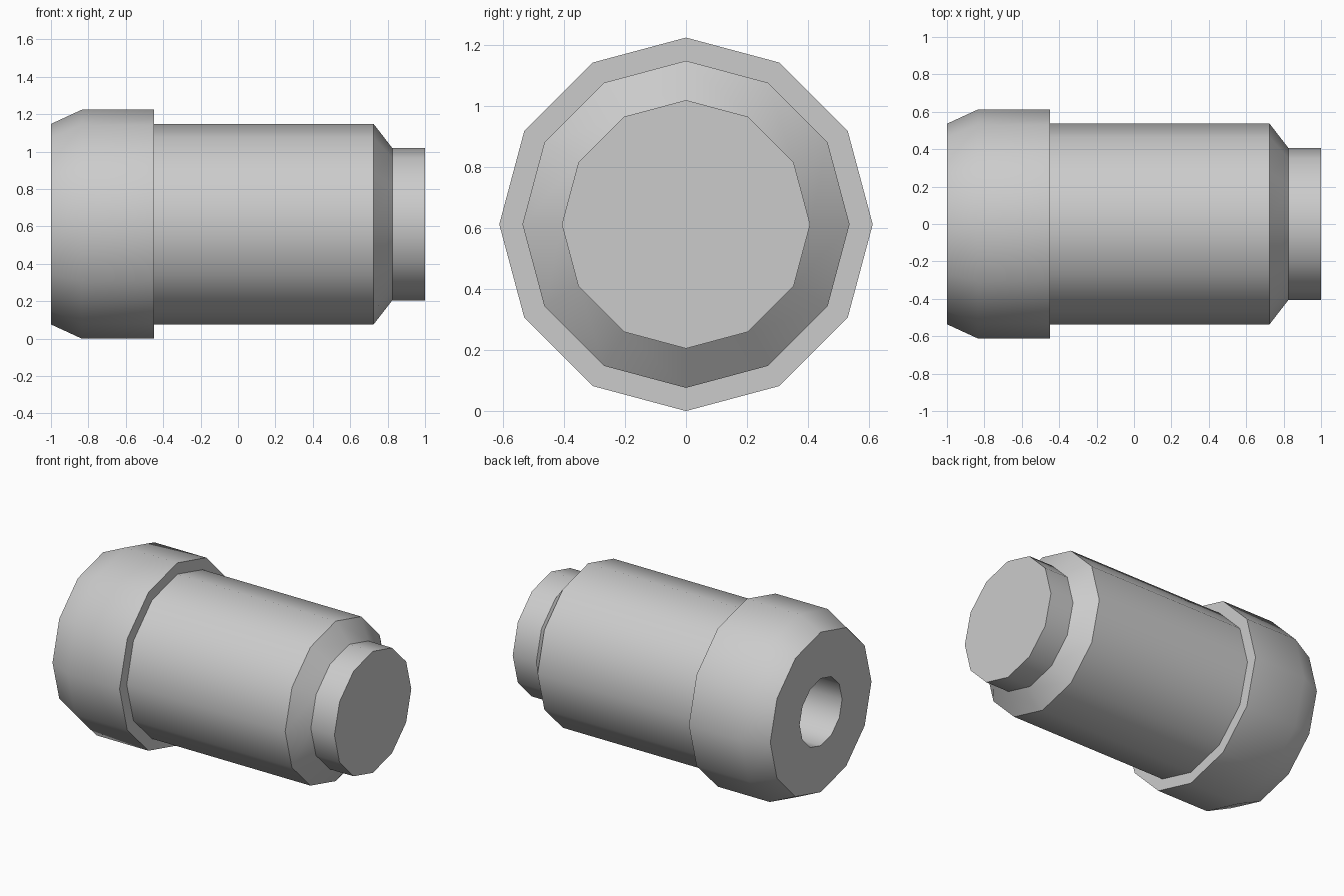
import bpy, bmesh, math

cube = bpy.data.objects.get("Cube")
if cube:
    bpy.data.objects.remove(cube, do_unlink=True)

SIDES = 12
AXIS_Z = 0.612


def make_material(name, colour):
    mat = bpy.data.materials.new(name)
    mat.use_nodes = True
    mat.diffuse_color = colour
    mat.node_tree.nodes["Principled BSDF"].inputs["Base Color"].default_value = colour
    return mat


def turn(name, profile, mat):
    """Turn an (x, radius) profile around the x axis and close both ends."""
    bm = bmesh.new()
    rings = []
    for x, r in profile:
        angles = [2 * math.pi * i / SIDES for i in range(SIDES)]
        rings.append([bm.verts.new((x, r * math.sin(a), r * math.cos(a))) for a in angles])
    for a, b in zip(rings, rings[1:]):
        for i in range(SIDES):
            j = (i + 1) % SIDES
            bm.faces.new((a[i], a[j], b[j], b[i]))
    bm.faces.new(rings[0])
    bm.faces.new(rings[-1])
    bmesh.ops.recalc_face_normals(bm, faces=bm.faces)
    mesh = bpy.data.meshes.new(name)
    bm.to_mesh(mesh)
    bm.free()
    mesh.materials.append(mat)
    obj = bpy.data.objects.new(name, mesh)
    obj.location.z = AXIS_Z
    bpy.context.collection.objects.link(obj)
    bpy.ops.object.select_all(action="DESELECT")
    obj.select_set(True)
    bpy.context.view_layer.objects.active = obj
    bpy.ops.object.shade_smooth_by_angle(angle=math.radians(40))
    return obj


grey = make_material("plain grey", (0.6, 0.6, 0.6, 1.0))

# Bored collar, main barrel, chamfer and stub as one turned solid
bore = [(-0.45, 0.225), (-1.0, 0.225)]
collar = [(-1.0, 0.536), (-0.835, 0.612), (-0.45, 0.612)]
barrel = [(-0.45, 0.536), (0.725, 0.536)]
stub = [(0.825, 0.407), (1.0, 0.407)]
turn("turned_fitting", bore + collar + barrel + stub, grey)
